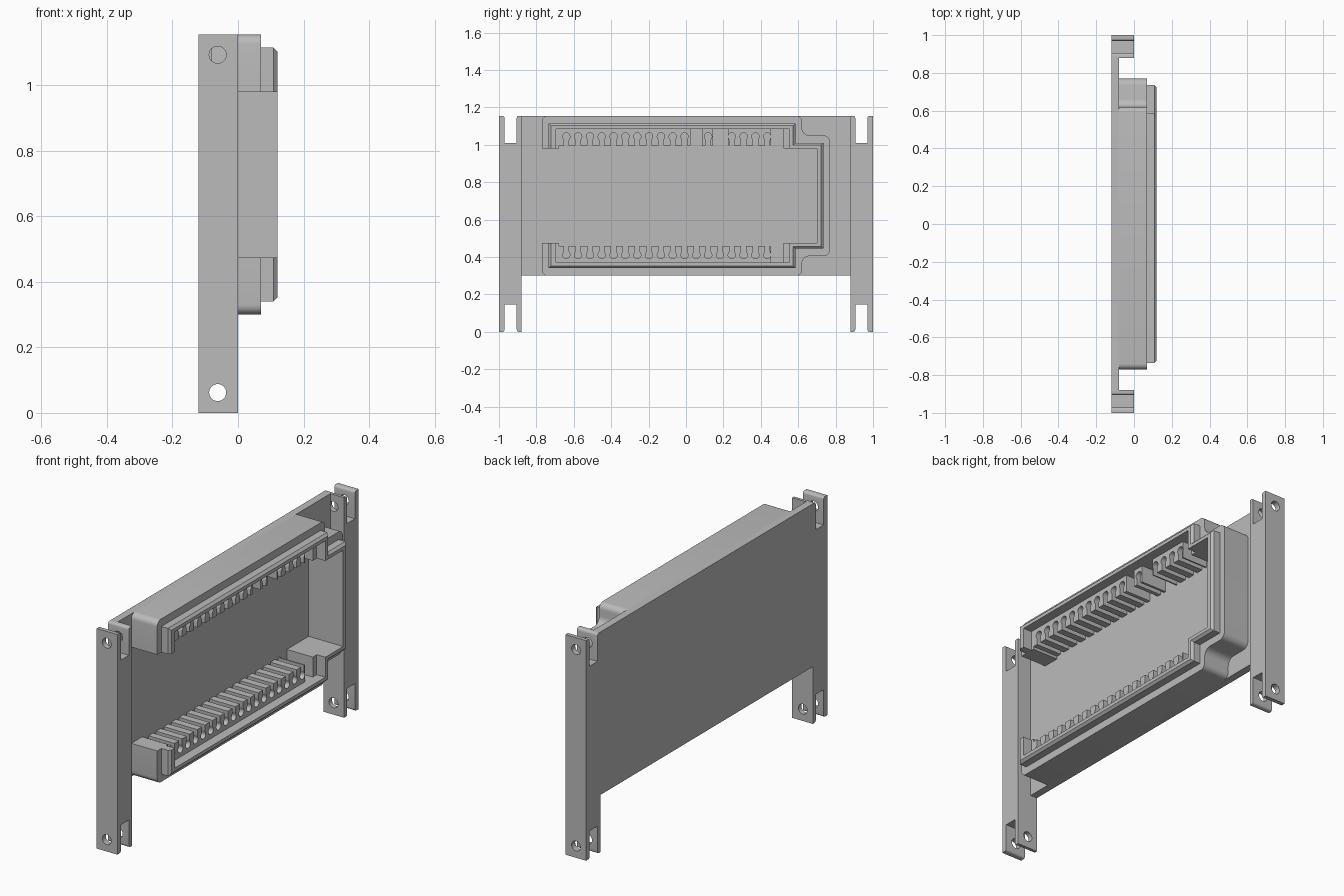
import bpy
import bmesh
from math import sin, cos, radians

cube = bpy.data.objects.get("Cube")
if cube:
    bpy.data.objects.remove(cube, do_unlink=True)

grey = bpy.data.materials.new("plain_grey")
grey.use_nodes = True
GREY = (0.5, 0.5, 0.5, 1)
grey.diffuse_color = GREY
grey.node_tree.nodes["Principled BSDF"].inputs["Base Color"].default_value = GREY

MID = 0.7275          # height of the housing's mirror line
TOP, BOTTOM = 1.155, 0.30
BACK, PLATE, FACE, RIM = -0.12, -0.08, 0.07, 0.12


def prism(name, pts, x0, x1, chamfer_path=None, chamfer=0.012):
    """Extrude a (y, z) outline from x0 to x1, chamfering chosen front edges."""
    bm = bmesh.new()
    rear = [bm.verts.new((x0, y, z)) for y, z in pts]
    front = [bm.verts.new((x1, y, z)) for y, z in pts]
    n = len(pts)
    bm.faces.new(rear[::-1])
    bm.faces.new(front)
    for i in range(n):
        j = (i + 1) % n
        bm.faces.new((rear[i], rear[j], front[j], front[i]))
    bmesh.ops.recalc_face_normals(bm, faces=bm.faces)
    if chamfer_path:
        edges = [bm.edges.get((front[i], front[i + 1]))
                 for i in range(chamfer_path - 1)]
        bmesh.ops.bevel(bm, geom=edges, offset=chamfer, segments=1, affect='EDGES')
    mesh = bpy.data.meshes.new(name)
    bm.to_mesh(mesh)
    bm.free()
    mesh.materials.append(grey)
    obj = bpy.data.objects.new(name, mesh)
    bpy.context.collection.objects.link(obj)
    return obj


def arc(cy, cz, r, start, end, steps=6):
    return [(cy + r * cos(radians(start + (end - start) * i / steps)),
             cz + r * sin(radians(start + (end - start) * i / steps)))
            for i in range(steps + 1)]


def mirrored(path):
    """Continue an upper path with its reflection below the mirror line."""
    return path + [(y, 2 * MID - z) for y, z in reversed(path)]


def smooth(obj):
    bpy.ops.object.select_all(action='DESELECT')
    obj.select_set(True)
    bpy.context.view_layer.objects.active = obj
    bpy.ops.object.shade_smooth_by_angle(angle=radians(30))


# Back plate
prism("back_plate", [(-0.88, BOTTOM), (0.88, BOTTOM), (0.88, TOP), (-0.88, TOP)],
      BACK, PLATE)

# Housing: stepped rounded outside, keyhole contact slots inside
EDGE, NOTCH, PITCH, FIRST = 0.995, 1.085, 0.0632, -0.64


def keyhole(c):
    return ([(c - 0.013, EDGE), (c - 0.013, EDGE + 0.03)]
            + arc(c, EDGE + 0.049, 0.02, 225, -45, 10)
            + [(c + 0.013, EDGE + 0.03), (c + 0.013, EDGE)])


def contact_row(groups):
    path = [(-0.77, 0.98), (-0.68, 0.98), (-0.68, EDGE)]
    for k, (first, last, start, end) in enumerate(groups):
        if k:
            path += [(start, NOTCH), (start, EDGE)]
        for i in range(first, last + 1):
            path += keyhole(FIRST + i * PITCH)
        path += [(end, EDGE), (end, NOTCH)]
    return path + [(0.52, NOTCH), (0.52, 0.98), (0.70, 0.98)]


outer = (arc(-0.74, TOP - 0.03, 0.03, 180, 90) + arc(0.59, TOP - 0.03, 0.03, 90, 0)
         + arc(0.66, 1.09, 0.04, 180, 270) + arc(0.735, 1.015, 0.035, 90, 0))
upper = contact_row([(0, 10, -0.68, 0.025), (12, 12, 0.085, 0.145),
                     (14, 17, 0.225, 0.455)])
lower = [(y, 2 * MID - z) for y, z in contact_row([(0, 17, -0.68, 0.455)])]
housing = prism("connector_housing", mirrored(outer) + lower + upper[::-1], PLATE, FACE)
smooth(housing)

# Raised rim with a chamfered outer edge
rim_outer = mirrored([(-0.735, 0.98), (-0.735, 1.115), (0.585, 1.115),
                      (0.585, 1.01), (0.735, 1.01)])
rim_inner = mirrored([(-0.695, 0.98), (-0.695, NOTCH), (0.553, NOTCH),
                      (0.553, 0.98), (0.70, 0.98)])
prism("raised_rim", rim_outer + rim_inner[::-1], FACE, RIM, chamfer_path=len(rim_outer))

# Side posts: forked at both ends, with a cross hole through each fork
R = 0.012


def fork(z, d):
    """Outline of one fork, ordered by rising offset; d is +1 for the top end."""
    def tip(offset, side):
        a = arc(offset, z - d * R, R, 90 * d, 90 * d - 90 * d * side, 4)
        return a
    return ([(0, z)] + tip(0.03 - R, 1) + [(0.03, z - d * 0.145), (0.095, z - d * 0.145)]
            + tip(0.095 + R, -1)[::-1] + [(0.12, z)])


for name, side in (("front_post", -1), ("rear_post", 1)):
    outline = fork(TOP, 1) + fork(0, -1)[::-1]
    post = prism(name, [(side * (1 - t), z) for t, z in outline], BACK, 0)
    for z in (0.062, 1.093):
        bpy.ops.mesh.primitive_cylinder_add(
            vertices=32, radius=0.026, depth=0.3,
            location=(-0.062, side * 0.94, z), rotation=(radians(90), 0, 0))
        cutter = bpy.context.object
        cutter.name = "hole_cutter"
        cutter.hide_render = True
        cutter.data.materials.append(grey)
        mod = post.modifiers.new("hole", 'BOOLEAN')
        mod.operation = 'DIFFERENCE'
        mod.solver = 'EXACT'
        mod.object = cutter
        bpy.ops.object.select_all(action='DESELECT')
        bpy.context.view_layer.objects.active = post
        post.select_set(True)
        bpy.ops.object.modifier_apply(modifier=mod.name)
        bpy.data.objects.remove(cutter, do_unlink=True)
    smooth(post)
